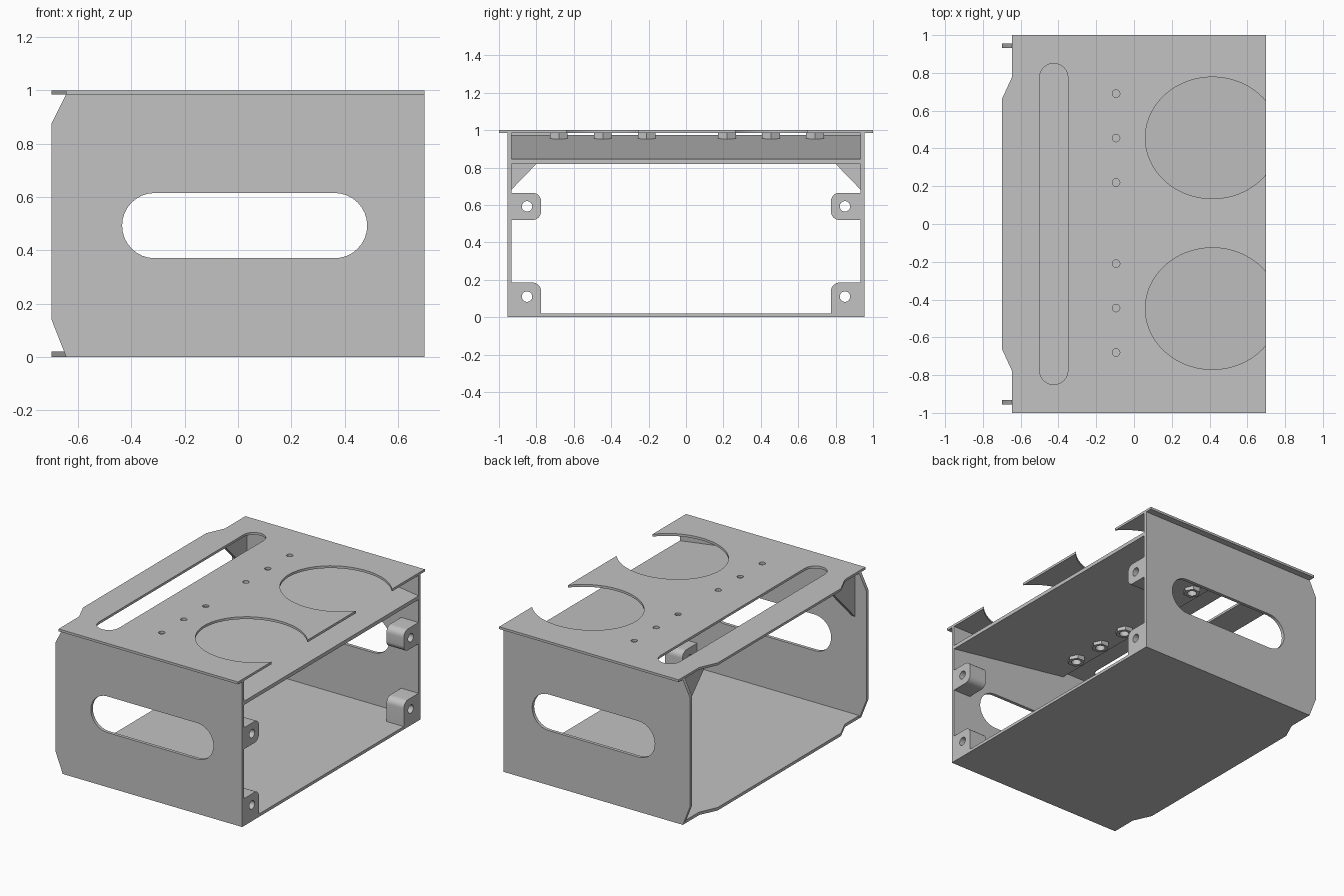
import bpy, bmesh
from math import cos, sin, pi, acos
from mathutils import Matrix

cube = bpy.data.objects.get("Cube")
if cube:
    bpy.data.objects.remove(cube)

grey = bpy.data.materials.new("plain grey")
grey.use_nodes = True
grey.diffuse_color = (0.54, 0.54, 0.54, 1)
grey.node_tree.nodes["Principled BSDF"].inputs["Base Color"].default_value = grey.diffuse_color


def arc(cx, cy, rx, ry, start, end, n):
    steps = [start + (end - start) * i / n for i in range(n + 1)]
    return [(cx + rx * cos(t), cy + ry * sin(t)) for t in steps]


def circle(cx, cy, r, n=24):
    return arc(cx, cy, r, r, 0, 2 * pi, n)[:-1]


def slot(x0, x1, y0, y1):
    """Stadium outline, rounded at the ends of its longer direction."""
    r = min(x1 - x0, y1 - y0) / 2
    if x1 - x0 > y1 - y0:
        cy = (y0 + y1) / 2
        return (arc(x1 - r, cy, r, r, -pi / 2, pi / 2, 16)
                + arc(x0 + r, cy, r, r, pi / 2, 3 * pi / 2, 16))
    cx = (x0 + x1) / 2
    return arc(cx, y1 - r, r, r, 0, pi, 16) + arc(cx, y0 + r, r, r, pi, 2 * pi, 16)


def frame(u, v, w, origin):
    """Matrix that sends local axes to u, v, w."""
    m = Matrix((u, v, w)).transposed().to_4x4()
    m.translation = origin
    return m


X, Y, Z = (1, 0, 0), (0, 1, 0), (0, 0, 1)


def plate(name, loops, thickness, matrix):
    """Filled outline (first loop) with holes (other loops), centred in thickness."""
    curve = bpy.data.curves.new(name, 'CURVE')
    curve.dimensions = '2D'
    curve.fill_mode = 'BOTH'
    curve.extrude = thickness / 2
    for loop in loops:
        spline = curve.splines.new('POLY')
        spline.points.add(len(loop) - 1)
        for point, (a, b) in zip(spline.points, loop):
            point.co = (a, b, 0, 1)
        spline.use_cyclic_u = True
    helper = bpy.data.objects.new(name + " outline", curve)
    bpy.context.collection.objects.link(helper)
    graph = bpy.context.evaluated_depsgraph_get()
    mesh = bpy.data.meshes.new_from_object(helper.evaluated_get(graph))
    bpy.data.objects.remove(helper)
    bpy.data.curves.remove(curve)
    bm = bmesh.new()
    bm.from_mesh(mesh)
    bm.transform(matrix)
    bmesh.ops.remove_doubles(bm, verts=bm.verts, dist=0.0002)
    bmesh.ops.recalc_face_normals(bm, faces=bm.faces)
    bm.to_mesh(mesh)
    bm.free()
    mesh.name = name
    mesh.materials.clear()
    mesh.materials.append(grey)
    obj = bpy.data.objects.new(name, mesh)
    bpy.context.collection.objects.link(obj)
    bpy.ops.object.select_all(action='DESELECT')
    obj.select_set(True)
    bpy.context.view_layer.objects.active = obj
    bpy.ops.object.shade_smooth_by_angle(angle=pi / 6)
    return obj


END, SHOULDER, TIP = 0.7, -0.645, -0.7


def tongue(half_width):
    """Left edge of a panel, running from +y to -y, with a chamfered tongue."""
    return [(SHOULDER, half_width), (SHOULDER, 0.78), (TIP, 0.66),
            (TIP, -0.66), (SHOULDER, -0.78), (SHOULDER, -half_width)]


# Top panel with two open oval cut-outs, a long slot and bolt holes
bolt_x = -0.095
bolt_ys = [0.69, 0.455, 0.22, -0.21, -0.445, -0.68]
oval_x, oval_rx, oval_ry = 0.415, 0.355, 0.322
t = acos((END - oval_x) / oval_rx)
outline = tongue(1) + [(END, -1)]
for cy in (-0.448, 0.456):
    outline += arc(oval_x, cy, oval_rx, oval_ry, 2 * pi - t, t, 56)
outline.append((END, 1))
bolt_holes = [circle(bolt_x, y, 0.02) for y in bolt_ys]
plate("top_panel", [outline, slot(-0.5, -0.35, -0.85, 0.85)] + bolt_holes,
      0.016, frame(X, Y, Z, (0, 0, 0.992)))

# Bottom panel
plate("bottom_panel", [tongue(0.935) + [(END, -0.935), (END, 0.935)]],
      0.02, frame(X, Y, Z, (0, 0, 0.01)))

# Sloping shelf below the ovals
shelf_end, slope = -0.2, -0.144
shelf = [(shelf_end, -0.935), (END, -0.935), (END, 0.935), (shelf_end, 0.935)]
plate("sloping_shelf", [shelf] + [circle(bolt_x, y, 0.03) for y in bolt_ys], 0.025,
      frame((1, 0, slope), Y, Z, (0, 0, 0.8325 - slope * END)))

# Hexagonal nuts under the bolt holes
for i, y in enumerate(bolt_ys):
    plate(f"nut_{i + 1}", [circle(bolt_x, y, 0.055, 6), circle(bolt_x, y, 0.03)],
          0.08, frame(X, Y, Z, (0, 0, 0.945)))

wall = [(END, 0), (END, 0.985), (SHOULDER, 0.985), (TIP, 0.875), (TIP, 0.14), (SHOULDER, 0)]
gusset = [(0.94, 0.985), (0.64, 0.985), (0.94, 0.675)]
inner, outer, r = 0.775, 0.94, 0.045

for side, s in (("front", -1), ("back", 1)):
    # Side wall with hand slot
    plate(side + "_wall", [wall, slot(-0.435, 0.485, 0.37, 0.615)],
          0.022, frame(X, Z, Y, (0, s * 0.944, 0)))

    # Triangular corner brace
    across = (0, s, 0)
    plate(side + "_gusset", [gusset], 0.025, frame(across, Z, X, (-0.6, 0, 0)))

    # Screw lugs at the open end
    for level, low, high, hole_z in (("lower", 0.015, 0.185, 0.11), ("upper", 0.52, 0.665, 0.593)):
        lug = [(outer, low), (outer, high)]
        lug += arc(inner + r, high - r, r, r, pi / 2, pi, 8)
        if level == "upper":
            lug += arc(inner + r, low + r, r, r, pi, 3 * pi / 2, 8)
        else:
            lug.append((inner, low))
        plate(f"{side}_{level}_lug", [lug, circle(0.85, hole_z, 0.028)],
              0.13, frame(across, Z, X, (END - 0.065, 0, 0)))
